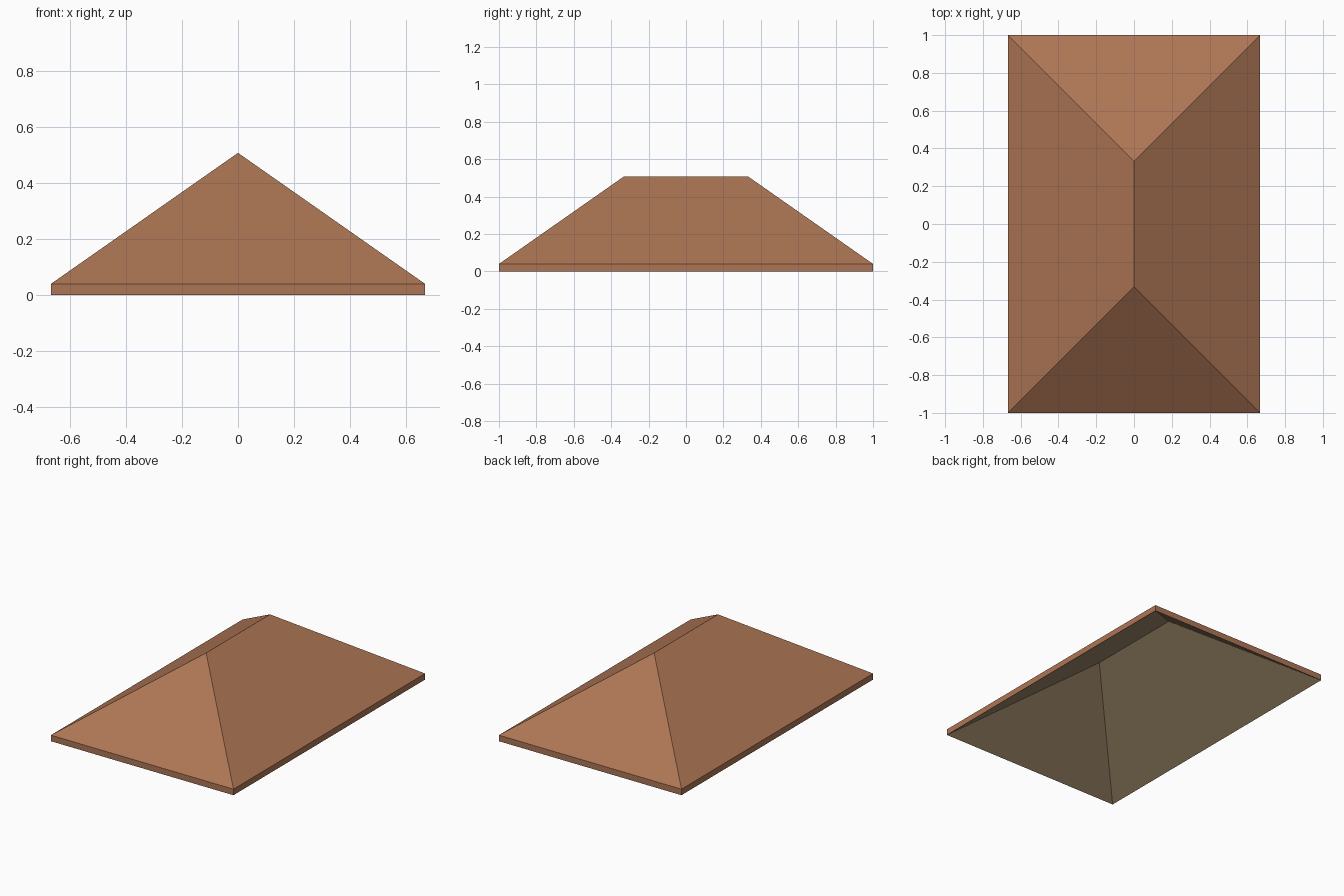
import bpy
import bmesh

HALF_X, HALF_Y = 0.667, 1.0   # eave half sizes
RIDGE_Y = 0.333               # ridge half length
RISE = 0.467                  # eave to ridge
THICK = 0.04                  # vertical roof thickness

cube = bpy.data.objects.get("Cube")
if cube:
    bpy.data.objects.remove(cube, do_unlink=True)


def material(name, colour):
    mat = bpy.data.materials.new(name)
    mat.use_nodes = True
    mat.diffuse_color = colour
    bsdf = next(n for n in mat.node_tree.nodes if n.type == "BSDF_PRINCIPLED")
    bsdf.inputs["Base Color"].default_value = colour
    return mat


def hip_shell(bm, base):
    """Four slopes rising from a rectangular eave to a ridge."""
    eave = [bm.verts.new((sx * HALF_X, sy * HALF_Y, base))
            for sx, sy in ((-1, -1), (1, -1), (1, 1), (-1, 1))]
    front, back = [bm.verts.new((0, s * RIDGE_Y, base + RISE)) for s in (-1, 1)]
    a, b, c, d = eave
    slopes = [bm.faces.new(f) for f in
              ((a, b, front), (b, c, back, front), (c, d, back), (d, a, front, back))]
    return eave, slopes


bm = bmesh.new()
# Tiled outer slopes and the parallel hollow underside
top, _ = hip_shell(bm, THICK)
bottom, soffit = hip_shell(bm, 0)
bmesh.ops.reverse_faces(bm, faces=soffit)
for face in soffit:
    face.material_index = 1

# Thin fascia around the eaves
for i in range(4):
    j = (i + 1) % 4
    bm.faces.new((bottom[i], bottom[j], top[j], top[i]))

mesh = bpy.data.meshes.new("hip_roof")
bm.to_mesh(mesh)
bm.free()
mesh.materials.append(material("clay brown", (0.42, 0.18, 0.09, 1)))
mesh.materials.append(material("underside grey brown", (0.35, 0.25, 0.145, 1)))
roof = bpy.data.objects.new("hip_roof", mesh)
bpy.context.scene.collection.objects.link(roof)
